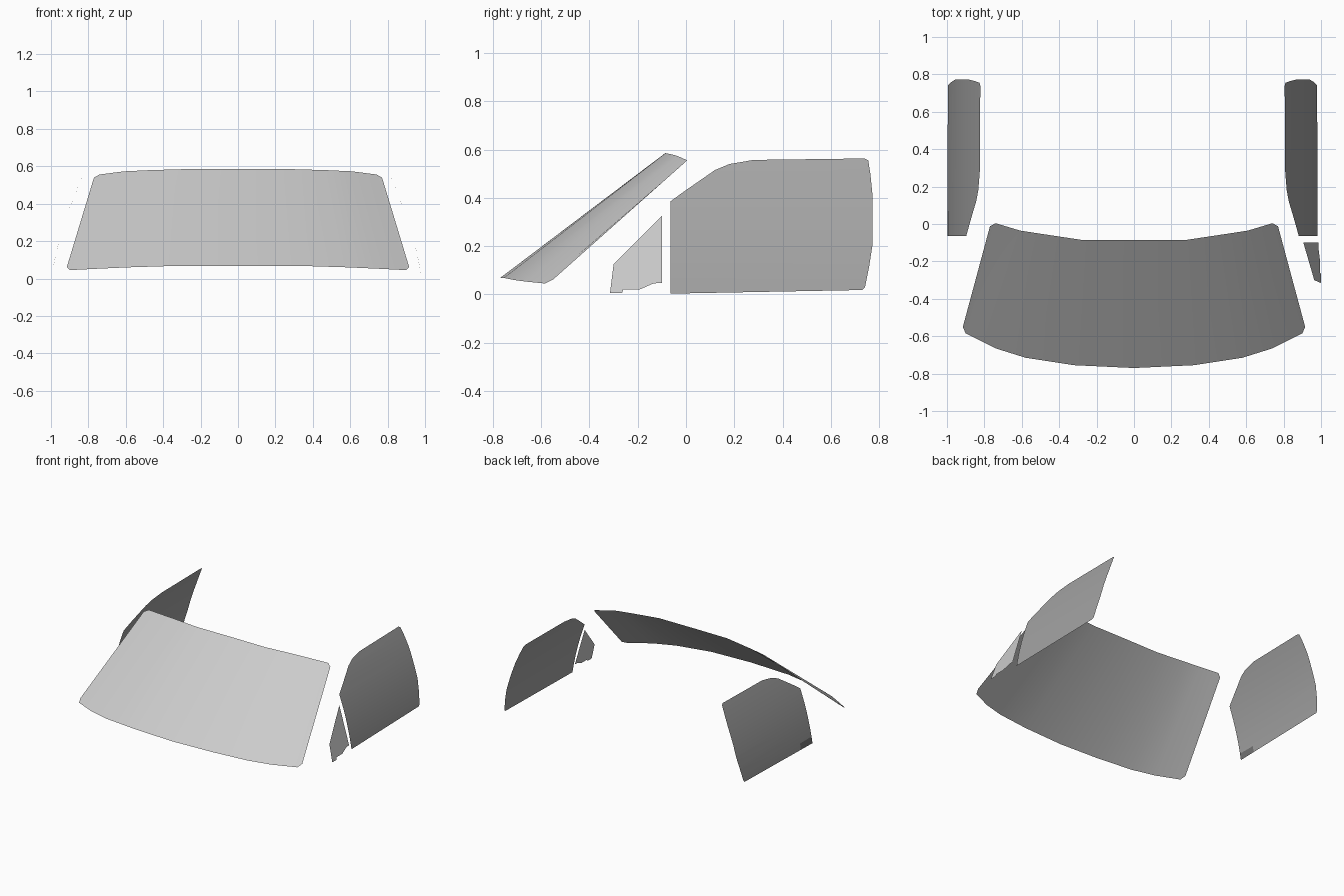
import bpy
import bmesh

if "Cube" in bpy.data.objects:
    bpy.data.objects.remove(bpy.data.objects["Cube"], do_unlink=True)


def material(name, value):
    mat = bpy.data.materials.new(name)
    mat.use_nodes = True
    color = (value, value, value, 1)
    mat.diffuse_color = color
    bsdf = mat.node_tree.nodes["Principled BSDF"]
    bsdf.inputs["Base Color"].default_value = color
    bsdf.inputs["Roughness"].default_value = 0.6
    return mat


light_glass = material("light grey glass", 0.6)
door_glass = material("mid grey glass", 0.37)
dark_glass = material("dark grey glass", 0.18)


def finish(name, bm, mats):
    mesh = bpy.data.meshes.new(name)
    for face in bm.faces:
        face.smooth = True
    bm.to_mesh(mesh)
    bm.free()
    for mat in mats:
        mesh.materials.append(mat)
    obj = bpy.data.objects.new(name, mesh)
    bpy.context.collection.objects.link(obj)
    return obj


def cut(bm, point, normal):
    geom = bm.verts[:] + bm.edges[:] + bm.faces[:]
    bmesh.ops.bisect_plane(bm, geom=geom, plane_co=point, plane_no=normal, dist=0.0005)


def side_pane(outline, side, width, center, levels=(), corner=None):
    """Flat (y, z) outline, sliced at the levels and bent so that x follows height."""
    bm = bmesh.new()
    points = outline[::-1] if side > 0 else outline
    bm.faces.new([bm.verts.new((0, y, z)) for y, z in points])
    for z in levels:
        cut(bm, (0, 0, z), (0, 0, 1))
    if corner:
        cut(bm, (0, corner[0], 0), (0, 1, 0))
        for face in bm.faces:
            mid = face.calc_center_median()
            if mid.y < corner[0] and mid.z < corner[1]:
                face.material_index = 1
    for v in bm.verts:
        v.co.x = center + side * width(v.co.z)
    return bm


# Windshield: matching points on the lower and upper edges, centre to side
lower = [(0, -0.77, 0.068), (0.32, -0.755, 0.068), (0.58, -0.715, 0.06),
         (0.74, -0.665, 0.053), (0.9, -0.585, 0.045), (0.915, -0.55, 0.062)]
upper = [(0, -0.085, 0.586), (0.28, -0.085, 0.585), (0.48, -0.055, 0.579),
         (0.61, -0.035, 0.573), (0.74, 0.004, 0.556), (0.77, -0.012, 0.54)]


def full_width(half):
    return [(-x, y, z) for x, y, z in half[:0:-1]] + half


bm = bmesh.new()
low = [bm.verts.new(p) for p in full_width(lower)]
top = [bm.verts.new(p) for p in full_width(upper)]
for i in range(len(low) - 1):
    bm.faces.new((low[i], low[i + 1], top[i + 1], top[i]))
finish("windshield", bm, [light_glass])

# Door windows: curved inward towards the roof
door = [(-0.065, 0.003), (-0.065, 0.385), (0, 0.432), (0.12, 0.515),
        (0.18, 0.54), (0.28, 0.557), (0.74, 0.563), (0.755, 0.555),
        (0.764, 0.5), (0.772, 0.42), (0.772, 0.2), (0.758, 0.11),
        (0.742, 0.03), (0.73, 0.018)]
heights = (0.05, 0.13, 0.21, 0.29, 0.37, 0.45, 0.51)


def door_width(z):
    return 0.99 - 0.15 * z - 0.29 * z * z


for name, side, corner in (("left_door_window", 1, None),
                           ("right_door_window", -1, (0.07, 0.05))):
    bm = side_pane(door, side, door_width, -0.008, heights, corner)
    finish(name, bm, [door_glass, dark_glass])

# Small fixed window ahead of the left door
quarter = [(-0.315, 0.005), (-0.3, 0.125), (-0.1, 0.325), (-0.1, 0.048),
           (-0.135, 0.045), (-0.19, 0.021), (-0.26, 0.021), (-0.265, 0.005)]
bm = side_pane(quarter, 1, lambda z: 1 - 0.29 * z, 0)
finish("left_quarter_window", bm, [light_glass])
